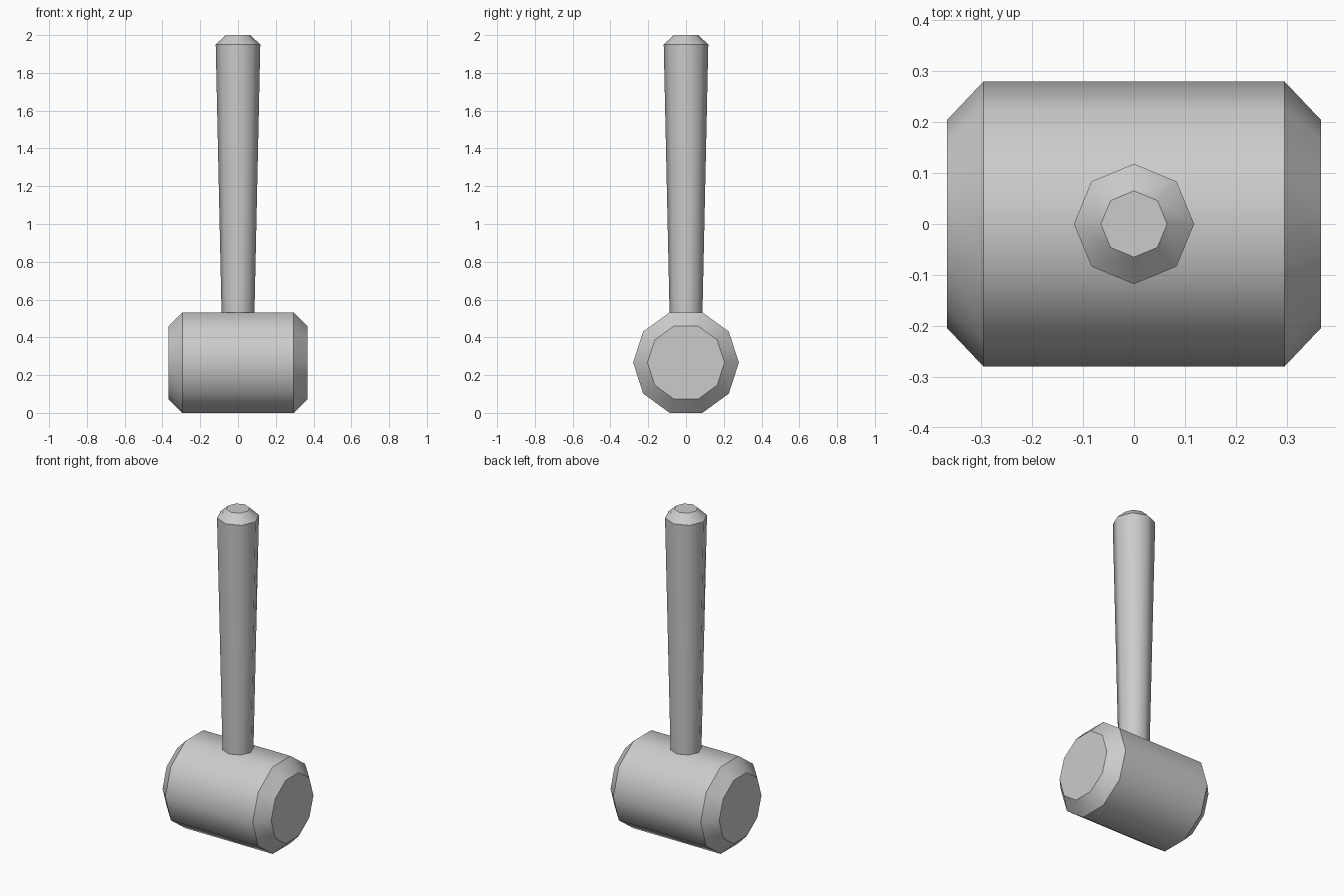
import bpy, bmesh
from math import cos, sin, pi
from mathutils import Vector

cube = bpy.data.objects.get("Cube")
if cube:
    bpy.data.objects.remove(cube, do_unlink=True)

grey = bpy.data.materials.new("plain_grey")
grey.use_nodes = True
colour = (0.6, 0.6, 0.6, 1)
grey.diffuse_color = colour
grey.node_tree.nodes["Principled BSDF"].inputs["Base Color"].default_value = colour


def turned(name, sides, profile, axis, u, v, origin):
    """Sweep (distance, radius) pairs round an axis; smooth round it, sharp at each ring."""
    axis, u, v = Vector(axis), Vector(u), Vector(v)
    bm = bmesh.new()
    rings = []
    for dist, radius in profile:
        angles = [2 * pi * i / sides for i in range(sides)]
        rings.append([bm.verts.new(axis * dist + (u * cos(a) + v * sin(a)) * radius)
                      for a in angles])
    for low, high in zip(rings, rings[1:]):
        for i in range(sides):
            j = (i + 1) % sides
            bm.faces.new((low[i], low[j], high[j], high[i])).smooth = True
    bm.faces.new(rings[0][::-1])
    bm.faces.new(rings[-1])
    for ring in rings:
        for i in range(sides):
            bm.edges.get((ring[i - 1], ring[i])).smooth = False
    bmesh.ops.recalc_face_normals(bm, faces=bm.faces)
    mesh = bpy.data.meshes.new(name)
    bm.to_mesh(mesh)
    bm.free()
    mesh.materials.append(grey)
    obj = bpy.data.objects.new(name, mesh)
    obj.location = origin
    bpy.context.collection.objects.link(obj)
    return obj


# Ten-sided head with chamfered ends, lying along x
head_radius = 0.28
head_centre = head_radius * cos(pi / 10)
turned("mallet_head", 10,
       [(-0.367, 0.204), (-0.295, head_radius), (0.295, head_radius), (0.367, 0.204)],
       (1, 0, 0), (0, 1, 0), (0, 0, 1), (0, 0, head_centre))

# Eight-sided handle widening upwards to a chamfered tip
turned("handle", 8, [(0.5, 0.0865), (1.95, 0.118), (2.0, 0.065)],
       (0, 0, 1), (1, 0, 0), (0, 1, 0), (0, 0, 0))
